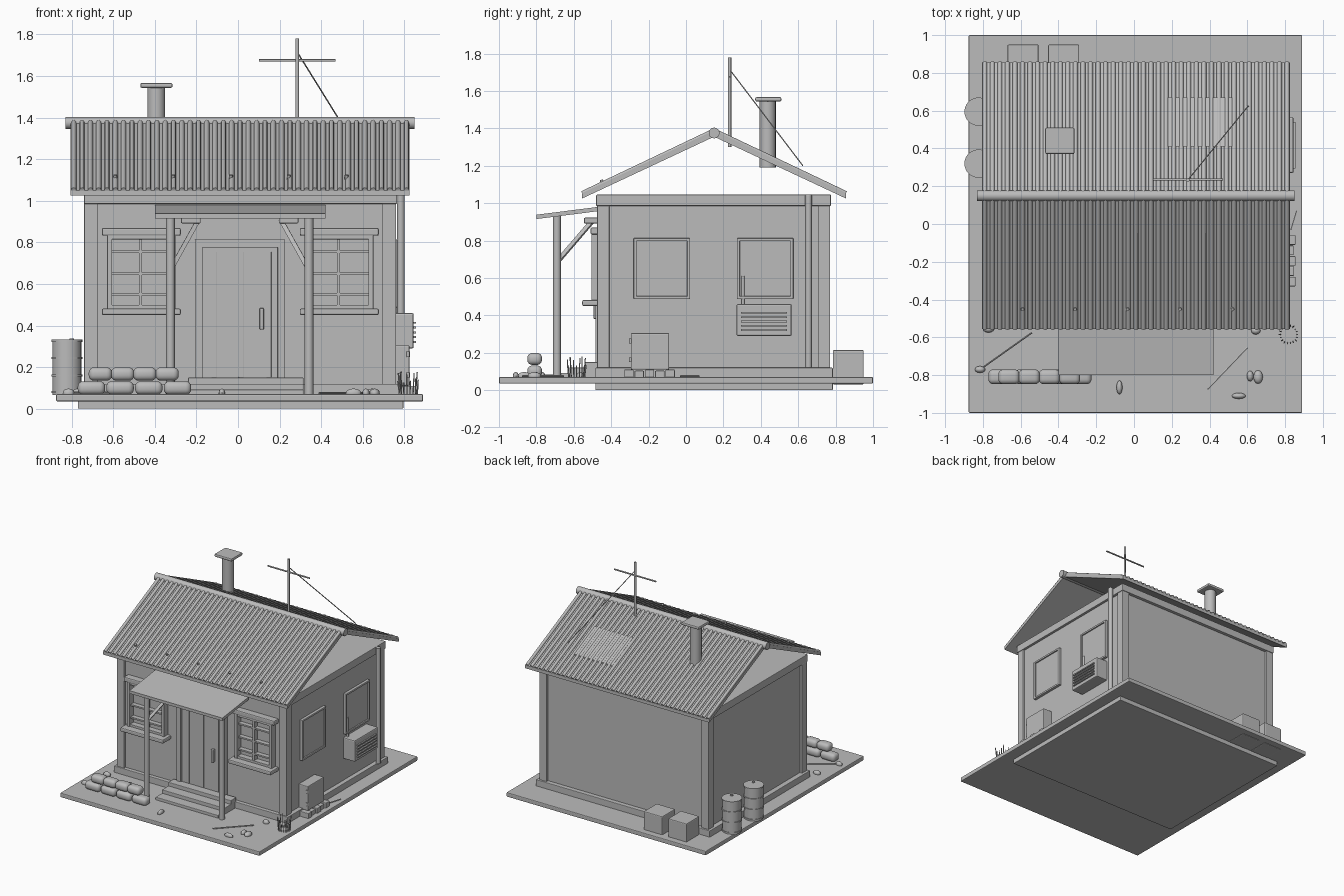
import bpy, bmesh, math, random
from mathutils import Vector, Matrix

cube = bpy.data.objects.get("Cube")
if cube:
    bpy.data.objects.remove(cube)

random.seed(4)
grey = bpy.data.materials.new("plain_grey")
grey.use_nodes = True
grey.diffuse_color = (0.5, 0.5, 0.5, 1)
grey.node_tree.nodes["Principled BSDF"].inputs["Base Color"].default_value = (0.5, 0.5, 0.5, 1)


def finish(name, bm, smooth=False, bevel=0, segments=2):
    bmesh.ops.recalc_face_normals(bm, faces=bm.faces)
    me = bpy.data.meshes.new(name)
    bm.to_mesh(me)
    bm.free()
    me.materials.append(grey)
    if smooth:
        for p in me.polygons:
            p.use_smooth = True
        me.set_sharp_from_angle(angle=math.radians(50))
    ob = bpy.data.objects.new(name, me)
    bpy.context.collection.objects.link(ob)
    if bevel:
        mod = ob.modifiers.new("soft_edges", "BEVEL")
        mod.width, mod.segments = bevel, segments
    return ob


def boxes(name, spans, bevel=0):
    """Each span is ((x0, x1), (y0, y1), (z0, z1))."""
    bm = bmesh.new()
    for span in spans:
        mid = [sum(s) / 2 for s in span]
        size = [s[1] - s[0] for s in span]
        bmesh.ops.create_cube(bm, size=1, matrix=Matrix.Translation(mid) @ Matrix.Diagonal((*size, 1)))
    return finish(name, bm, bevel=bevel)


def rods(name, segs, r, sides=12):
    bm = bmesh.new()
    for a, b in segs:
        a, b = Vector(a), Vector(b)
        turn = (b - a).to_track_quat("Z", "Y").to_matrix().to_4x4()
        bmesh.ops.create_cone(bm, cap_ends=True, segments=sides, radius1=r, radius2=r,
                              depth=(b - a).length, matrix=Matrix.Translation((a + b) / 2) @ turn)
    return finish(name, bm, smooth=True)


def prism(name, pts, x0, x1):
    """Extrude a (y, z) profile along x."""
    bm = bmesh.new()
    face = bm.faces.new([bm.verts.new((x0, y, z)) for y, z in pts])
    out = bmesh.ops.extrude_face_region(bm, geom=[face])
    bmesh.ops.translate(bm, vec=(x1 - x0, 0, 0),
                        verts=[v for v in out["geom"] if isinstance(v, bmesh.types.BMVert)])
    return finish(name, bm)


def blobs(name, items):
    """Each item is (centre, radii)."""
    bm = bmesh.new()
    for c, r in items:
        bmesh.ops.create_uvsphere(bm, u_segments=12, v_segments=8, radius=1,
                                  matrix=Matrix.Translation(c) @ Matrix.Diagonal((*r, 1)))
    return finish(name, bm, smooth=True)


# Ground, foundation and walls
boxes("ground_slab", [((-.875, .89), (-1, 1), (.035, .07))], .006)
boxes("foundation", [((-.77, .795), (-.485, .785), (0, .05)),
                     ((-.76, .78), (-.485, .785), (.04, .12))], .004)
boxes("walls", [((-.72, .745), (-.455, .75), (.1, 1.04))])
boxes("corner_posts", [(x, y, (.115, .99)) for x in ((-.74, -.675), (.695, .76))
                       for y in ((-.475, -.41), (.705, .77))], .003)
boxes("top_beam", [((-.74, .765), (-.48, .775), (.985, 1.045))], .004)

# Open-gabled corrugated roof
RIDGE, TOP, EAVE, HALF = .15, 1.385, 1.05, .705
for side, label in ((-1, "front"), (1, "back")):
    edge = RIDGE + side * HALF
    prism(label + "_roof_sheet", [(RIDGE, TOP), (edge, EAVE), (edge, EAVE - .025), (RIDGE, TOP - .03)],
          -.805, .825)
    rib = rods(label + "_roof_ribs", [((-.79, RIDGE, TOP + .002), (-.79, edge, EAVE + .002))], .0125, 8)
    arr = rib.modifiers.new("repeat", "ARRAY")
    arr.use_relative_offset = False
    arr.use_constant_offset = True
    arr.constant_offset_displace = (.04, 0, 0)
    arr.count = 41
rods("ridge_cap", [((-.83, RIDGE, 1.375), (.85, RIDGE, 1.375))], .029, 14)
rods("roof_screws", [((-.59 + i * .278, -.445, 1.1), (-.59 + i * .278, -.453, 1.125)) for i in range(5)], .009, 8)
slope = (TOP - EAVE) / HALF
patch_z = [TOP + .011 - slope * (y - RIDGE) for y in (.41, .67)]
prism("roof_patch", [(.41, patch_z[0]), (.67, patch_z[1]), (.67, patch_z[1] - .01), (.41, patch_z[0] - .01)],
      .18, .52)

# Chimney and antenna
rods("chimney_pipe", [((-.393, .437, 1.19), (-.393, .437, 1.55))], .043, 20)
boxes("chimney_cap", [((-.47, -.315), (.37, .51), (1.543, 1.567))], .008)
rods("antenna_mast", [((.285, .233, 1.3), (.285, .233, 1.78))], .009)
rods("antenna_crossbar", [((.1, .235, 1.675), (.47, .235, 1.675))], .006, 8)
rods("antenna_wire", [((.285, .233, 1.715), (.605, .625, 1.2))], .0035, 6)

# Door and steps
boxes("door_frame", [((-.207, -.17), (-.485, -.45), (.12, .815)), ((.19, .227), (-.485, -.45), (.12, .815)),
                     ((-.207, .227), (-.485, -.45), (.775, .815))], .004)
boxes("door", [((-.172, .192), (-.468, -.45), (.12, .777))])
boxes("door_strips", [((x - .012, x + .012), (-.475, -.46), (.15, .755)) for x in (-.115, .015, .148)], .002)
boxes("door_handle", [((.103, .125), (-.495, -.465), (.38, .485))], .007)
boxes("steps", [((-.24, .315), (y, -.47), (.06, z)) for y, z in ((-.54, .15), (-.62, .12), (-.7, .092))], .004)

# Porch canopy with round posts and diagonal braces
prism("canopy", [(-.8, .938), (-.47, .98), (-.47, .957), (-.8, .915)], -.4, .422)
mid = .008
rods("canopy_posts", [((mid + s * .333, -.69, .06), (mid + s * .333, -.69, .935)) for s in (-1, 1)], .021, 16)
rods("canopy_braces", [((mid + s * .32, -.685, .69), (mid + s * .2, -.5, .905)) for s in (-1, 1)], .015, 4)
boxes("canopy_brackets", [((mid + s * .235 - .047, mid + s * .235 + .047), (-.545, -.45), (.892, .922))
                          for s in (-1, 1)], .004)

# Front windows
for label, cx in (("right", -.465), ("left", .487)):
    boxes(label + "_window_header", [((cx - .19, cx + .19), (-.51, -.45), (.832, .87))], .008)
    boxes(label + "_window_sill", [((cx - .19, cx + .19), (-.555, -.45), (.45, .482))], .008)
    boxes(label + "_window_frame",
          [((cx + s * .152 - .012, cx + s * .152 + .012), (-.505, -.45), (.48, .835)) for s in (-1, 1)]
          + [((cx - .16, cx + .16), (-.5, -.45), z) for z in ((.48, .5), (.815, .835))], .002)
    boxes(label + "_window_bars", [((cx - .012, cx + .004), (-.495, -.45), (.49, .82))]
          + [((cx - .15, cx + .15), (-.492, -.45), (z - .006, z + .006)) for z in (.55, .65, .755)])

# Side windows: raised rounded rim around a flat pane
for label, y0 in (("front", -.28), ("back", .272)):
    y1 = y0 + .302
    boxes(label + "_side_window_pane", [((.735, .757), (y0 + .01, y1 - .01), (.5, .8))])
    boxes(label + "_side_window_rim",
          [((.735, .767), y, (.487, .813)) for y in ((y0, y0 + .016), (y1 - .016, y1))]
          + [((.735, .767), (y0, y1), z) for z in ((.487, .503), (.797, .813))], .004)

# Side wall equipment
boxes("cooling_unit", [((.735, .845), (.27, .565), (.29, .46))], .008)
boxes("cooling_unit_slats", [((.84, .856), (.295, .54), (z, z + .009)) for z in (.317, .34, .363, .386, .409)])
rods("cooling_pipe", [((.757, .305, .45), (.757, .305, .61))], .009, 8)
rods("drain_pipe", [((.783, .655, .12), (.783, .655, 1.045))], .018, 14)
boxes("meter_box", [((.735, .825), (-.295, -.09), (.11, .305))], .006)
rods("meter_box_hinges", [((.818, -.297, z), (.818, -.297, z + .025)) for z in (.15, .25)], .008, 8)
boxes("loose_bricks", [((.75, .855 - .01 * (i % 2)), (-.33 + i * .055, -.28 + i * .055), (.065, .11 - .006 * (i % 2)))
                       for i in range(5)], .004)

# Barrels with hoops
for label, y in (("back", .595), ("front", .32)):
    rods(label + "_barrel", [((-.823, y, .065), (-.823, y, .328))], .07, 24)
    rods(label + "_barrel_hoops", [((-.823, y, z), (-.823, y, z + .01)) for z in (.075, .155, .24, .322)], .075, 24)
    rods(label + "_barrel_plug", [((-.8, y - .03, .32), (-.8, y - .03, .338))], .012, 10)

# Crates behind the house
boxes("back_crates", [(x, (.785, .95), (.03, .215)) for x in ((-.67, -.505), (-.455, -.29))], .007)

# Sandbag wall
bags = []
for count, start, z in ((4, -.705, .1), (4, -.662, .167)):
    for i in range(count):
        x = start + i * (.138 if z < .15 else .107)
        half = .066 if z < .15 else .056
        bags.append(((x - half, x + half), (-.848, -.77), (z - .032, z + .032)))
boxes("sandbags", bags, .026).modifiers[0].segments = 4
for p in bpy.data.objects["sandbags"].data.polygons:
    p.use_smooth = True

# Ground clutter
blobs("stones", [((x, y, .075), (rx, ry, .022)) for x, y, rx, ry in (
    (-.077, -.865, .016, .037), (.555, -.91, .037, .016), (.615, -.805, .018, .028),
    (.657, -.81, .025, .036), (.645, -.565, .025, .02), (-.815, -.77, .028, .018), (-.77, -.555, .03, .02))])
rods("sticks", [((-.815, -.77, .078), (-.54, -.575, .078)), ((.39, -.875, .075), (.6, -.655, .075)),
                ((.83, -.03, .075), (.86, .07, .075))], .005, 6)
blades = []
for i in range(18):
    a = i * math.tau / 18
    d = Vector((math.cos(a), math.sin(a), 0))
    foot = Vector((.82, -.585, .06)) + d * .043
    blades.append((foot, foot + d * random.uniform(0, .012) + Vector((0, 0, random.uniform(.06, .125)))))
rods("grass_tuft", blades, .003, 5)
